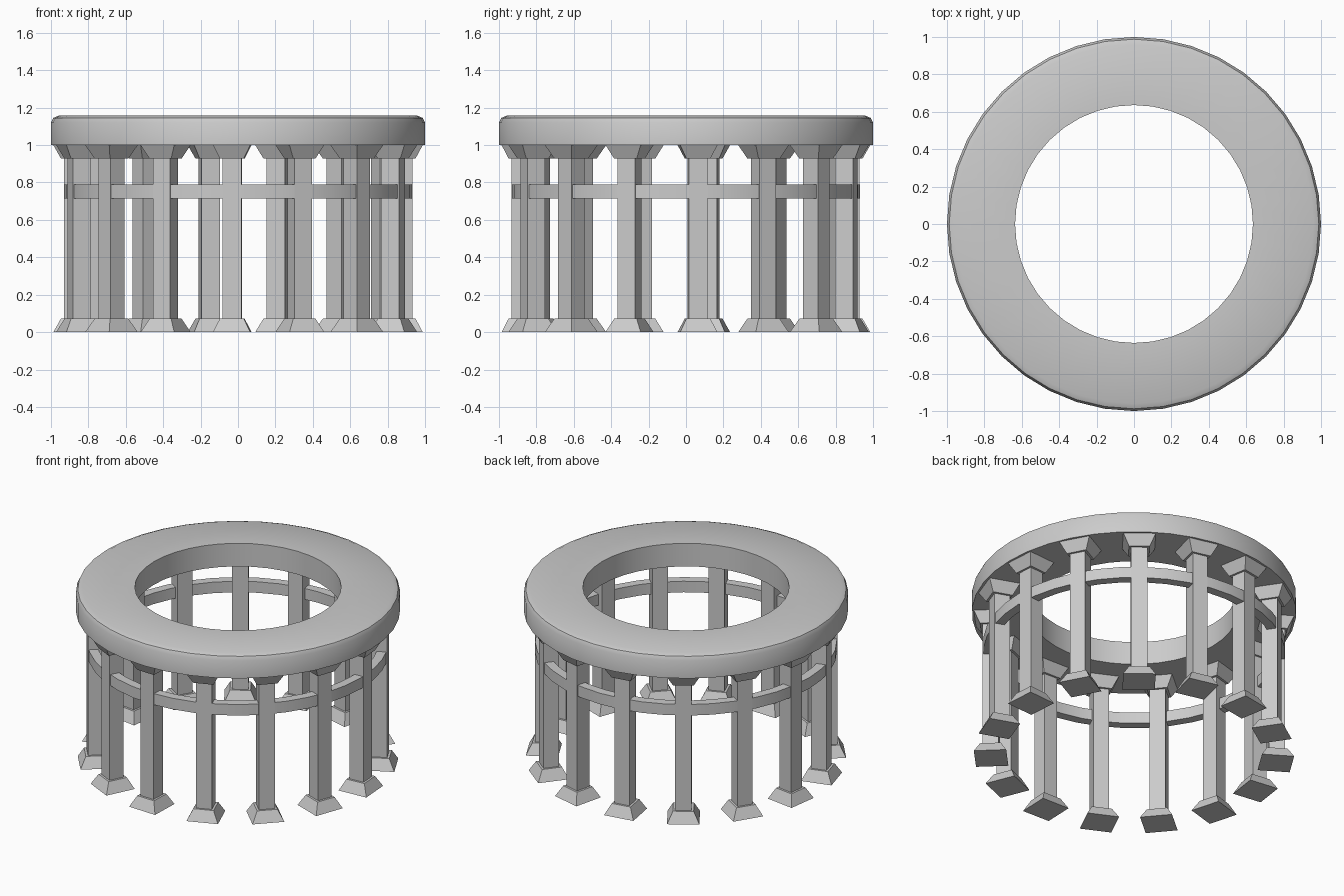
import bpy, bmesh
from math import pi, cos, sin, radians
from mathutils import Matrix

if "Cube" in bpy.data.objects:
    bpy.data.objects.remove(bpy.data.objects["Cube"])

SEGMENTS = 40
COLUMNS = 15
RADIUS = 0.883      # column centre line


def make_object(name, bm):
    bmesh.ops.recalc_face_normals(bm, faces=bm.faces)
    mesh = bpy.data.meshes.new(name)
    bm.to_mesh(mesh)
    bm.free()
    obj = bpy.data.objects.new(name, mesh)
    bpy.context.collection.objects.link(obj)
    return obj


def lathe(name, profile, smooth=True):
    """Sweep a closed (radius, z) profile around the z axis."""
    bm = bmesh.new()
    rings = [[bm.verts.new((r * cos(2 * pi * i / SEGMENTS), r * sin(2 * pi * i / SEGMENTS), z))
              for r, z in profile] for i in range(SEGMENTS)]
    n = len(profile)
    for i in range(SEGMENTS):
        a, b = rings[i], rings[(i + 1) % SEGMENTS]
        for j in range(n):
            k = (j + 1) % n
            bm.faces.new((a[j], b[j], b[k], a[k]))
    obj = make_object(name, bm)
    if smooth:
        bpy.ops.object.select_all(action='DESELECT')
        obj.select_set(True)
        bpy.context.view_layer.objects.active = obj
        bpy.ops.object.shade_smooth_by_angle(angle=radians(30))
    return obj


def square_column(name, angle, sections):
    """Stack square (half width, z) sections, then turn them out to the ring."""
    bm = bmesh.new()
    loops = [[bm.verts.new((RADIUS + sx * h, sy * h, z))
              for sx, sy in ((-1, -1), (1, -1), (1, 1), (-1, 1))] for h, z in sections]
    for a, b in zip(loops, loops[1:]):
        for i in range(4):
            j = (i + 1) % 4
            bm.faces.new((a[i], a[j], b[j], b[i]))
    bm.faces.new(loops[0])
    bm.faces.new(loops[-1])
    bm.transform(Matrix.Rotation(angle, 4, 'Z'))
    return make_object(name, bm)


# Heavy top ring with a softened outer upper edge
lathe("top_ring", [(0.636, 1.0), (1.0, 1.0), (1.0, 1.12), (0.988, 1.145),
                   (0.96, 1.157), (0.636, 1.157)])

# Thin rail tying the columns together
lathe("rail", [(0.87, 0.715), (0.93, 0.715), (0.93, 0.79), (0.87, 0.79)])

# Columns with flared foot and mirrored flared capital
foot = [(0.1, 0.0), (0.064, 0.072), (0.05, 0.072)]
sections = foot + [(h, 1.0 - z) for h, z in reversed(foot)]
for i in range(COLUMNS):
    square_column(f"column_{i + 1}", radians(4) + 2 * pi * i / COLUMNS, sections)
